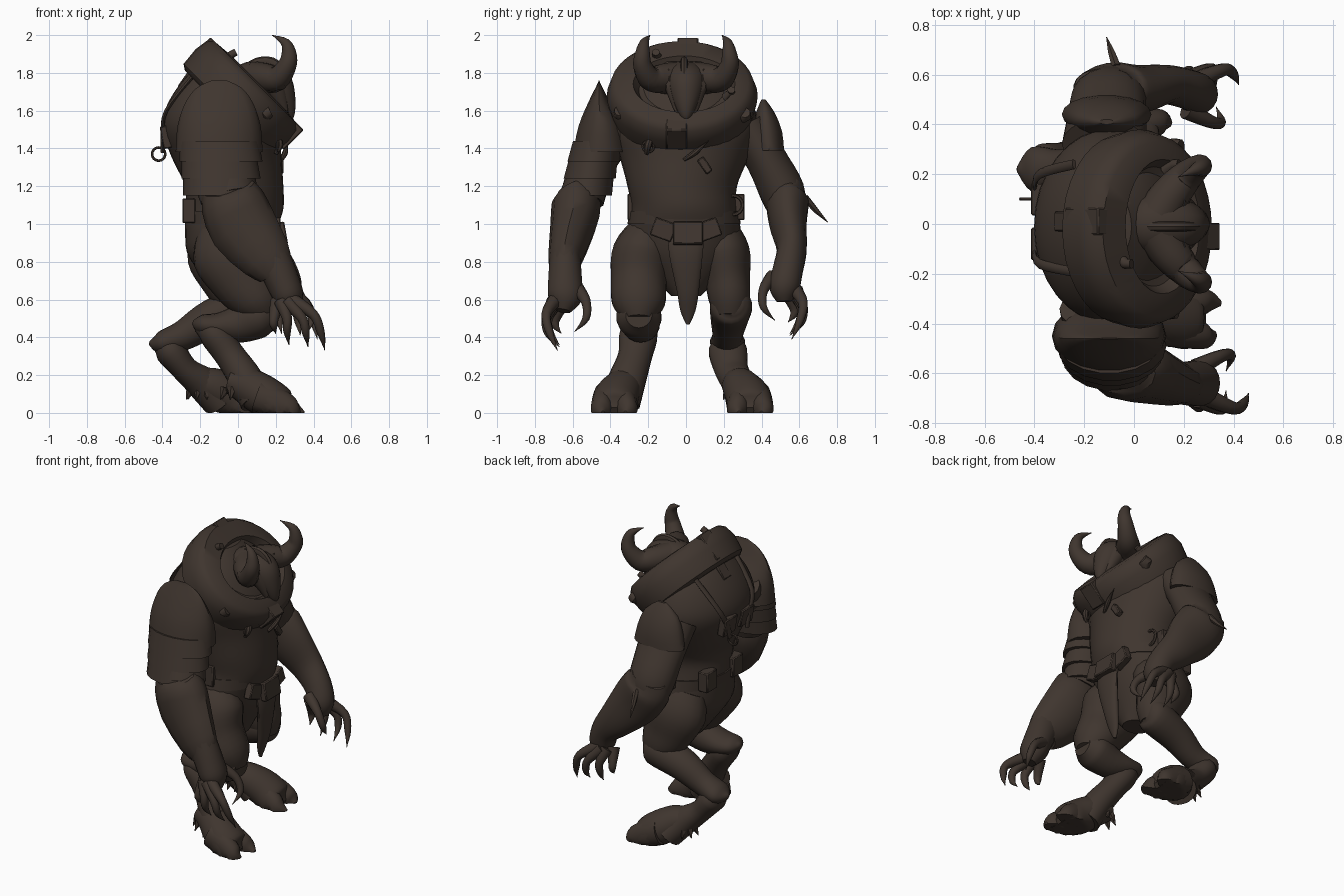
import bpy
import math
import random
from mathutils import Matrix, Vector

random.seed(4)
default_cube = bpy.data.objects.get("Cube")
if default_cube:
    bpy.data.objects.remove(default_cube, do_unlink=True)

hide_brown = bpy.data.materials.new("dark_brown")
hide_brown.use_nodes = True
brown = (0.05, 0.036, 0.028, 1)
hide_brown.diffuse_color = brown
hide_brown.node_tree.nodes["Principled BSDF"].inputs["Base Color"].default_value = brown


def finish(name, vertices, faces, matrix=None, angle=40):
    """Make a mesh object with smooth shading that keeps hard edges."""
    mesh = bpy.data.meshes.new(name)
    mesh.from_pydata(vertices, [], faces)
    mesh.materials.append(hide_brown)
    obj = bpy.data.objects.new(name, mesh)
    bpy.context.collection.objects.link(obj)
    if matrix:
        obj.matrix_world = matrix
    bpy.ops.object.select_all(action='DESELECT')
    obj.select_set(True)
    bpy.context.view_layer.objects.active = obj
    bpy.ops.object.shade_smooth_by_angle(angle=math.radians(angle))
    return obj


def spline(stations, steps):
    """Catmull-Rom interpolation of the stations."""
    result = []
    last = len(stations) - 1
    for i in range(last):
        a, b, c, d = (stations[max(0, min(last, k))] for k in range(i - 1, i + 3))
        for s in range(steps):
            t = s / steps
            result.append([q + t * (r - p + t * (2 * p - 5 * q + 4 * r - w
                           + t * (3 * q - p - 3 * r + w))) / 2
                           for p, q, r, w in zip(a, b, c, d)])
    return result + [stations[last]]


def loft(name, stations, flat=False, steps=4, sides=18, floor=False, matrix=None):
    """Skin ellipses (x, y, z, radius, side radius) given in hundredths."""
    full = [[c / 100 for c in (s if len(s) > 4 else (*s, s[3]))] for s in stations]
    full = full if steps == 1 else spline(full, steps)
    centres = [Vector(s[:3]) for s in full]
    vertices, faces = [], []
    for i, s in enumerate(full):
        tangent = (centres[min(i + 1, len(full) - 1)] - centres[max(i - 1, 0)]).normalized()
        depth, side = Vector((1, 0, 0)), Vector((0, 1, 0))
        if not flat:
            depth = side.cross(tangent).normalized()
            side = tangent.cross(depth)
        for k in range(sides):
            turn = math.tau * k / sides
            p = centres[i] + depth * max(s[3], .002) * math.cos(turn) \
                + side * max(s[4], .002) * math.sin(turn)
            if floor:
                p.z = max(p.z, 0)
            vertices.append(p)
    for i in range(len(full) - 1):
        for k in range(sides):
            n = (k + 1) % sides
            row, above = i * sides, (i + 1) * sides
            faces.append((row + k, row + n, above + n, above + k))
    faces.append(tuple(reversed(range(sides))))
    faces.append(tuple(range(len(vertices) - sides, len(vertices))))
    return finish(name, vertices, faces, matrix)


def box(name, centre, size, tilt=0, turn=0):
    """Bevelled box: centre and size in hundredths, tilt about y, turn about x."""
    corners = [(x, y, z) for x in (-.5, .5) for y in (-.5, .5) for z in (-.5, .5)]
    faces = [(0, 1, 3, 2), (4, 6, 7, 5), (0, 4, 5, 1), (2, 3, 7, 6), (0, 2, 6, 4), (1, 5, 7, 3)]
    place = Matrix.Translation(Vector(centre) / 100) @ Matrix.Rotation(math.radians(tilt), 4, 'Y') \
        @ Matrix.Rotation(math.radians(turn), 4, 'X')
    vertices = [Vector([c * s / 100 for c, s in zip(corner, size)]) for corner in corners]
    obj = finish(name, vertices, faces, place)
    bevel = obj.modifiers.new("edge", 'BEVEL')
    bevel.width = 0.006


def ring(name, centre, radius, tilt, turn):
    bpy.ops.mesh.primitive_torus_add(major_radius=radius, minor_radius=radius / 5,
                                     major_segments=16, minor_segments=6,
                                     location=Vector(centre) / 100, rotation=(tilt, turn, 0))
    bpy.context.object.name = name
    bpy.context.object.data.materials.append(hide_brown)


def tufts(name, centre, radius, count, length):
    """Ragged fur spikes pointing outward and down."""
    for i in range(count):
        turn = math.tau * i / count + random.uniform(-.2, .2)
        out = Vector((math.cos(turn), math.sin(turn), 0))
        root = Vector(centre) + out * radius * .75
        tip = root + out * length * .45 + Vector((0, 0, -length))
        loft(f"{name}_{i}", [(*root, radius / 3), (*tip, 0)], steps=1, sides=5, floor=True)


# Torso
loft("torso", [(-2, 0, 62, 9, 8), (-4, 0, 75, 17, 20), (-5, -1, 85, 22, 28),
               (-4, -1, 96, 24, 30), (-2, -1, 108, 26, 28), (-2, -2, 120, 26, 29),
               (-6, -1, 135, 29, 34), (-9, -1, 150, 31, 39), (-10, -1, 162, 28, 37),
               (-10, -1, 175, 20, 29), (-10, -1, 186, 9, 14)], flat=True, sides=32)

# Tilted neck armour: a thick slab with a recessed opening around the head
slope = Matrix.Translation((.03, -.02, 1.685)) @ Matrix.Rotation(math.radians(45), 4, 'Y')
loft("neck_armour", [(0, 0, -13, 31, 35), (0, 0, -11, 34, 38), (0, 0, -1, 35, 40),
                     (0, 0, 6, 34, 38), (0, 0, 9, 31, 35), (2, 1, 10, 21, 27),
                     (2, 1, 5, 18, 24), (4, 1, 3, 9, 12)],
     flat=True, steps=1, sides=36, matrix=slope)
box("back_clasp", (-17, 1, 188), (12, 11, 19), 45)
box("back_clasp_strap", (-26, 1, 178), (4, 8, 16), 35)
box("front_clasp", (26, -5, 148), (10, 11, 15), 45)
for y, z, x in ((-35, 159, 15), (31, 158, 17), (-16, 190, -3), (24, 170, 16)):
    small = x < 0 or z == 170
    loft("rivet", [(x - 3, y * .9, z - 3, 3), (x, y, z, 2 if small else 4),
                   (x + 2, y, z + 1, 2 if small else 3)], steps=1, sides=10)

# Helmeted head with ridge and horns
loft("head", [(-2, 0, 172, 5), (4, 0, 176, 9, 11), (12, 0, 176, 10, 12),
              (19, 0, 172, 11, 10), (24, 0, 165, 7, 7), (27, 0, 157, 3), (27, 0, 154, 0)])
loft("head_ridge", [(-2, -1, 178, 2), (10, -1, 186, 2), (20, -1, 184, 3, 2),
                    (27, -1, 172, 2), (27, -1, 158, 1)], sides=8)
for side in (-1, 1):
    loft("horn", [(10, 4 * side, 177, 9), (15, 12 * side, 177, 8), (21, 19 * side, 177, 6.5),
                  (26, 23 * side, 184, 5), (27, 23 * side, 190, 4),
                  (25, 22 * side, 196, 2.5), (18, 19 * side, 200, 0)], sides=12)
    loft("cheek_plate", [(16, 9 * side, 180, 5), (21, 8 * side, 169, 4, 2), (26, 4 * side, 157, 1)],
         sides=8)

# Right arm under layered shoulder plates
loft("right_upper_arm", [(-12, -34, 152, 18, 12), (-10, -47, 135, 17, 11), (-5, -55, 114, 15, 12)])
loft("right_shoulder_plate", [(-10, -46, 176, 4, 0), (-10, -46, 172, 12, 2), (-10, -46, 164, 18, 6),
                              (-10, -45, 152, 22, 12), (-10, -45, 138, 23, 15)], flat=True, steps=3)
for i in range(3):
    z = 144 - 9 * i
    loft("right_arm_band", [(-10, -47 - 2 * i, z, 21 - i, 13), (-9, -49 - 2 * i, z - 11, 22 - i, 14)],
         flat=True, steps=1)
loft("right_bracer", [(-5, -60, 119, 14, 9), (-3, -58, 112, 17, 13), (3, -60, 98, 18, 12),
                      (15, -64, 82, 14, 9), (20, -64, 75, 10, 8)], steps=2, sides=12)
loft("right_hand", [(17, -64, 84, 10, 8), (23, -64, 71, 9), (27, -64, 61, 8, 9), (29, -65, 54, 4)])

# Left arm
loft("left_upper_arm", [(-12, 32, 152, 17, 12), (-11, 42, 135, 16, 11), (-10, 51, 117, 15, 12),
                        (-7, 54, 104, 13, 9)])
loft("left_shoulder_plate", [(-11, 41, 166, 3, 1), (-11, 42, 159, 12, 5), (-11, 43, 149, 16, 8),
                             (-11, 44, 139, 18, 8)], flat=True, steps=2)
loft("left_forearm", [(-12, 57, 121, 12, 6), (-9, 54, 113, 16, 11), (0, 54, 101, 16, 10),
                      (12, 56, 87, 12, 8), (22, 54, 76, 9, 8), (26, 52, 66, 8), (27, 52, 59, 4)])
loft("elbow_spike", [(-7, 63, 114, 2), (-9, 69, 107, 1.5), (-11, 75, 101, 0)], steps=1, sides=6)

# Clawed fingers, shared by both hands
fingers = [[(28, -69, 60), (40, -74, 52), (44, -72, 42), (46, -68, 33)],
           [(26, -70, 59), (34, -74, 50), (36, -73, 42), (37, -67, 35)],
           [(23, -69, 59), (26, -73, 50), (26, -72, 43), (27, -67, 36)],
           [(21, -65, 59), (19, -69, 50), (19, -69, 46), (20, -66, 42)],
           [(25, -58, 66), (35, -53, 59), (39, -53, 50), (37, -59, 43)]]
for i, joints in enumerate(fingers):
    sizes = (4, 2.6, 2, 0)
    loft(f"right_finger_{i}", [(*p, r) for p, r in zip(joints, sizes)], sides=10)
    loft(f"left_finger_{i}", [(x - 4, -y - 12, z + 6, r)
                              for (x, y, z), r in zip(joints, sizes)], sides=10)

# Right leg stepping forward, left leg trailing
loft("right_thigh", [(-6, -17, 97, 16, 12), (-3, -23, 84, 21, 16), (3, -25, 70, 17, 15),
                     (11, -25, 58, 13, 14), (15, -25, 49, 8)])
loft("right_shin", [(20, -25, 52, 7), (12, -25, 51, 11, 12), (0, -24, 47, 10, 10),
                    (-11, -24, 46, 7, 10), (-20, -24, 47, 5, 8), (-24, -24, 48, 1)])
loft("right_hock", [(-21, -24, 47, 4), (-13, -25, 42, 8, 10), (-4, -27, 30, 8, 9),
                    (4, -31, 18, 9, 10), (10, -35, 6, 9, 11)], floor=True)
loft("left_thigh", [(-8, 15, 97, 16, 12), (-6, 20, 84, 21, 14), (-2, 22, 70, 17, 12),
                    (2, 23, 60, 13, 11), (4, 23, 51, 8)])
loft("left_shin", [(11, 24, 58, 6), (5, 24, 57, 11), (-14, 23, 50, 10), (-29, 22, 41, 8),
                   (-41, 22, 37, 6, 9), (-47, 22, 37, 1)])
loft("left_hock", [(-44, 22, 38, 3), (-37, 22, 34, 8, 10), (-28, 24, 23, 7, 9),
                   (-18, 28, 15, 9), (-10, 32, 6, 9, 11)], floor=True)

# Broad feet ending in cloven toes, with ragged fur
for name, shift, side, gap in (("right", 0, -1, 0), ("left", -18, 1, -4)):
    loft(f"{name}_foot", [(-4 + shift, (31 + gap) * side, 17, 7, 8),
                          (5 + shift, (33 + gap) * side, 14, 10),
                          (15 + shift, (37 + gap) * side, 8, 11, 12),
                          (23 + shift, (38 + gap) * side, 2, 10, 12),
                          (28 + shift, (38 + gap) * side, 0, 3, 8)], floor=True, sides=20)
    for splay in (-1, 1):
        y = (38 + 5 * splay + gap) * side
        loft(f"{name}_toe", [(10 + shift, y, 9, 8, 6), (21 + shift, y + splay * side, 5, 8, 6),
                             (29 + shift, y + 2 * splay * side, 1, 6, 5),
                             (34 + shift - splay, y + splay * side, 0, 1)], floor=True, sides=14)
    tufts(f"{name}_foot_fur", (-1 + shift, (32 + gap) * side, 13), 8, 9, 6)
tufts("right_hock_fur", (-12, -24, 44), 8, 7, 4)
tufts("left_hock_fur", (-36, 22, 36), 8, 7, 4)

# Belt, buckle, pouches and loincloth
loft("belt", [(-3, -1, 100, 25, 30), (-3, -1, 107, 26, 29)], flat=True, steps=1, sides=32)
box("buckle", (23, 1, 95), (5, 16, 12), -10)
for side in (-1, 1):
    box("buckle_wing", (20, 12 * side, 97), (5, 12, 10), 0, 20 * side)
    box("hip_pouch", (-4, 28 * side, 109), (14, 6, 14))
    box("back_pouch", (-26, 14 * side, 107), (7, 11, 13))
loft("loincloth", [(20, 0, 96, 2, 10), (21, 0, 84, 3, 9), (19, 1, 65, 3, 6), (17, 1, 54, 2, 4),
                   (16, 1, 47, 1)])
ring("belt_loop", (8, 25, 110), .05, 0, math.pi / 2)

# Chest trinkets and back harness
loft("chest_dagger", [(23, -1, 134, 1), (25, 5, 138, 1.5), (26, 12, 144, 0)], sides=8)
box("chest_charm", (22, 10, 131), (4, 4, 9), 0, 35)
loft("chest_hook", [(21, -18, 146, 1), (22, -20, 142, 2), (20, -21, 137, 1)], sides=8)
ring("chest_ring", (21, -20, 141), .03, 0, math.pi / 2)
ring("harness_ring", (-42, 10, 137), .035, math.pi / 2, 0)
for y in (-8, 10):
    loft("harness_strap", [(-24, y * 2.4, 178, 1, 2), (-38, y * 2, 160, 1, 2),
                           (-40, y * 1.3, 147, 1, 2), (-40, y, 138, 1, 2)], sides=8)
    box("back_plate", (-38, y, 146), (5, 13, 12), -10)
